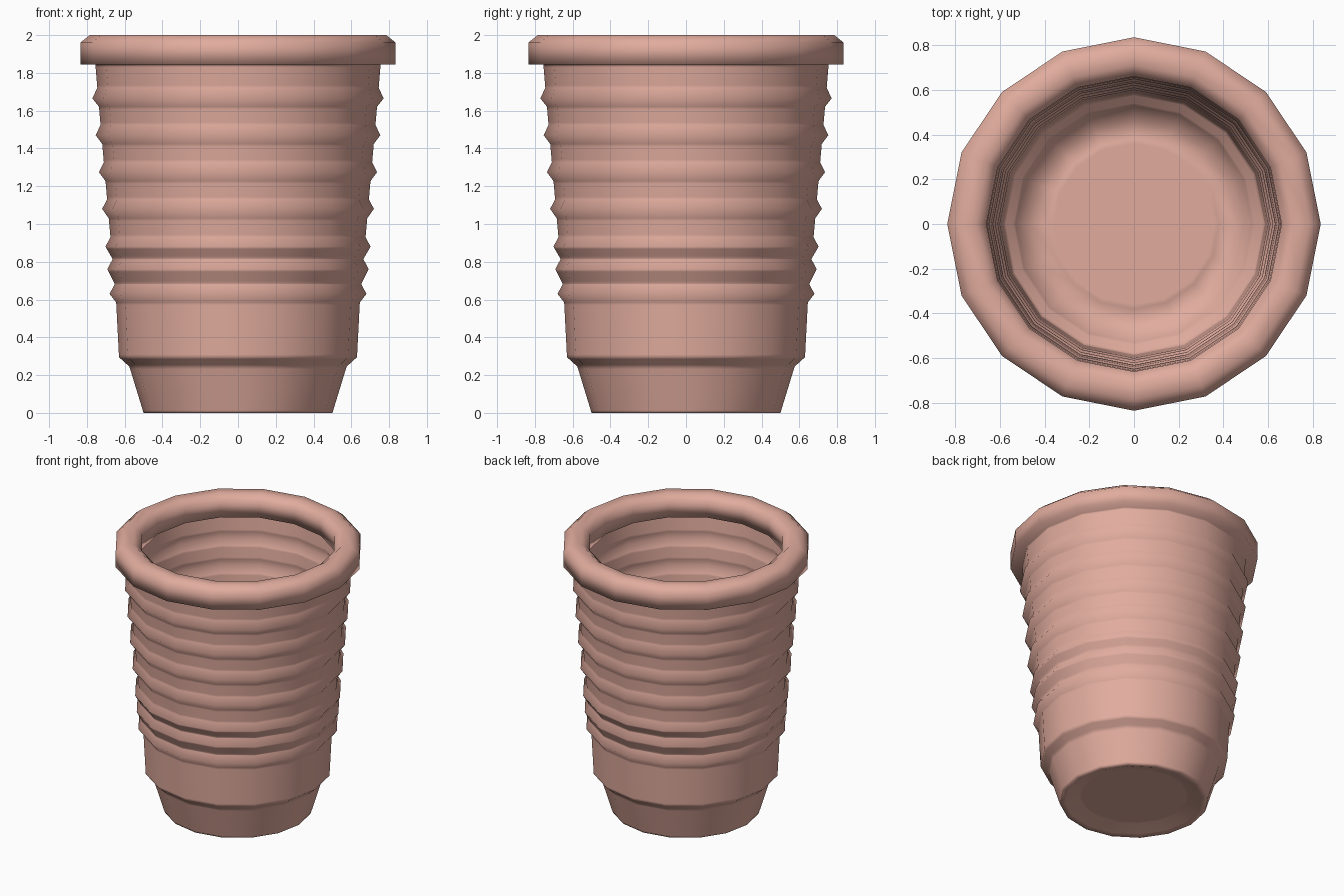
import bpy, bmesh, math

if "Cube" in bpy.data.objects:
    bpy.data.objects.remove(bpy.data.objects["Cube"])

SIDES = 16
WALL = 0.045


def wall_radius(z):
    # gently tapering upper wall
    return 0.645 + (z - 0.585) * 0.088


def hold_edges(points, margin=0.014):
    # support loops close to both ends of each long straight stretch
    result = [points[0]]
    for a, b in zip(points, points[1:]):
        length = math.dist(a, b)
        if length > 0.07:
            for t in (margin / length, 1 - margin / length):
                result.append((a[0] + (b[0] - a[0]) * t, a[1] + (b[1] - a[1]) * t))
        result.append(b)
    return result


# Raised rings on the upper wall: (bottom, peak, top) heights
rings = [(0.585, 0.63, 0.68), (0.685, 0.76, 0.812), (0.818, 0.88, 0.93)]
rings += [(1.03 + 0.197 * i, 1.08 + 0.195 * i, 1.13 + 0.197 * i) for i in range(4)]

wall = [(0.50, 0.0), (0.575, 0.245), (0.63, 0.295)]
for low, peak, high in rings:
    wall += [(wall_radius(low), low), (wall_radius(peak) + 0.031, peak), (wall_radius(high), high)]
wall += [(0.755, 1.845)]

# Recessed underside, thick rim band overhanging both sides, and floor
underside = [(0, 0.04), (0.355, 0.04), (0.37, 0.04), (0.46, 0.005)]
rim = [(0.835, 1.845), (0.835, 1.96), (0.785, 2.0), (0.71, 2.0), (0.66, 1.96), (0.66, 1.845)]
inner = [(r - WALL, z) for r, z in reversed(wall[1:])]
floor = [(0.463, 0.05), (0.38, 0.085), (0.36, 0.085), (0, 0.085)]

# Spin the profile around z
bm = bmesh.new()
previous = None
for r, z in underside + hold_edges(wall) + rim + hold_edges(inner) + floor:
    if r == 0:
        ring = [bm.verts.new((0, 0, z))]
    else:
        ring = [bm.verts.new((r * math.cos(math.tau * i / SIDES), r * math.sin(math.tau * i / SIDES), z))
                for i in range(SIDES)]
    if previous:
        for i in range(SIDES):
            j = (i + 1) % SIDES
            if len(previous) == 1:
                bm.faces.new((previous[0], ring[j], ring[i]))
            elif len(ring) == 1:
                bm.faces.new((previous[i], previous[j], ring[0]))
            else:
                bm.faces.new((previous[i], previous[j], ring[j], ring[i]))
    previous = ring
bmesh.ops.recalc_face_normals(bm, faces=bm.faces)

mesh = bpy.data.meshes.new("ribbed_cup")
bm.to_mesh(mesh)
bm.free()
cup = bpy.data.objects.new("ribbed_cup", mesh)
bpy.context.collection.objects.link(cup)

# Terracotta colour
clay = bpy.data.materials.new("clay")
clay.diffuse_color = (0.75, 0.41, 0.34, 1)
clay.use_nodes = True
clay.node_tree.nodes["Principled BSDF"].inputs["Base Color"].default_value = clay.diffuse_color
mesh.materials.append(clay)

bpy.context.view_layer.objects.active = cup
cup.select_set(True)
bpy.ops.object.shade_smooth_by_angle(angle=math.radians(95))
